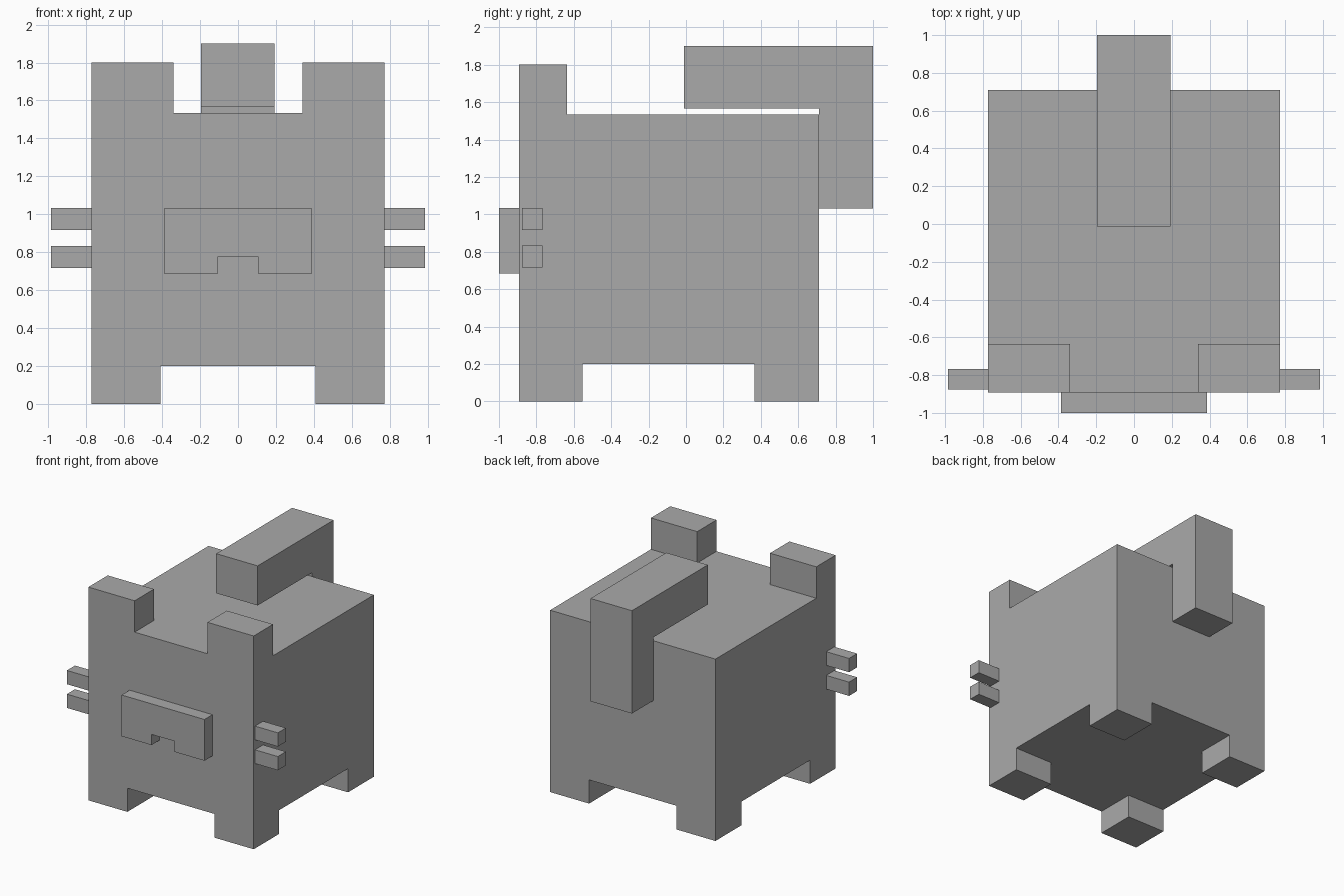
import bpy, bmesh, math

if "Cube" in bpy.data.objects:
    bpy.data.objects.remove(bpy.data.objects["Cube"])

grey = bpy.data.materials.new("plain grey")
grey.diffuse_color = (0.4, 0.4, 0.4, 1)
grey.use_nodes = True
grey.node_tree.nodes["Principled BSDF"].inputs["Base Color"].default_value = grey.diffuse_color


def finish(bm, name):
    bmesh.ops.recalc_face_normals(bm, faces=bm.faces)
    me = bpy.data.meshes.new(name)
    bm.to_mesh(me)
    bm.free()
    me.materials.append(grey)
    ob = bpy.data.objects.new(name, me)
    bpy.context.collection.objects.link(ob)
    return ob


def prism(name, points, shift):
    """Extrude a closed outline of 3D points along a vector."""
    bm = bmesh.new()
    face = bm.faces.new([bm.verts.new(p) for p in points])
    new = bmesh.ops.extrude_face_region(bm, geom=[face], use_keep_orig=True)["geom"]
    bmesh.ops.translate(bm, vec=shift, verts=[v for v in new if isinstance(v, bmesh.types.BMVert)])
    return finish(bm, name)


# Body: sliced box, with legs and ears extruded flush from its corners
X, FRONT, BACK, BELLY, TOP = 0.772, -0.893, 0.71, 0.20, 1.535
bm = bmesh.new()
bmesh.ops.create_cube(bm, size=1)
for v in bm.verts:
    v.co = (v.co.x * 2 * X,
            BACK if v.co.y > 0 else FRONT,
            TOP if v.co.z > 0 else BELLY)


def cut(co, no):
    bmesh.ops.bisect_plane(bm, geom=bm.verts[:] + bm.edges[:] + bm.faces[:],
                           plane_co=co, plane_no=no)


for x in (-0.408, -0.34, 0.34, 0.408):
    cut((x, 0, 0), (1, 0, 0))
for y in (-0.635, -0.553, 0.365):
    cut((0, y, 0), (0, 1, 0))


def raise_faces(rule, dz):
    faces = [f for f in bm.faces if rule(f.calc_center_median())]
    new = bmesh.ops.extrude_face_region(bm, geom=faces)["geom"]
    bmesh.ops.translate(bm, vec=(0, 0, dz), verts=[v for v in new if isinstance(v, bmesh.types.BMVert)])


raise_faces(lambda c: c.z < BELLY + 0.001 and abs(c.x) > 0.408
            and (c.y < -0.553 or c.y > 0.365), -BELLY)
raise_faces(lambda c: c.z > TOP - 0.001 and abs(c.x) > 0.34 and c.y < -0.635, 0.265)
bmesh.ops.dissolve_limit(bm, angle_limit=math.radians(1), verts=bm.verts, edges=bm.edges)
finish(bm, "body_with_legs_and_ears")

# Tail: bent bar rising up the back and folding forward over the body
side = [(BACK, 1.032), (1.0, 1.032), (1.0, 1.9), (-0.012, 1.9), (-0.012, 1.566), (BACK, 1.566)]
prism("tail", [(-0.195, y, z) for y, z in side], (0.387, 0, 0))

# Muzzle: plate with a mouth notch
half = [(0.108, 0.775), (0.108, 0.685), (0.387, 0.685), (0.387, 1.033)]
outline = half + [(-x, z) for x, z in reversed(half)]
prism("muzzle", [(x, -1.0, z) for x, z in outline], (0, -FRONT * -1 + 1.0, 0))

# Whiskers: two square bars on each cheek
for s, label in ((-1, "left"), (1, "right")):
    for z0, z1, level in ((0.717, 0.833, "lower"), (0.917, 1.033, "upper")):
        ring = [(s * X, -0.876, z0), (s * X, -0.768, z0), (s * X, -0.768, z1), (s * X, -0.876, z1)]
        prism(f"whisker_{label}_{level}", ring, (s * 0.213, 0, 0))
